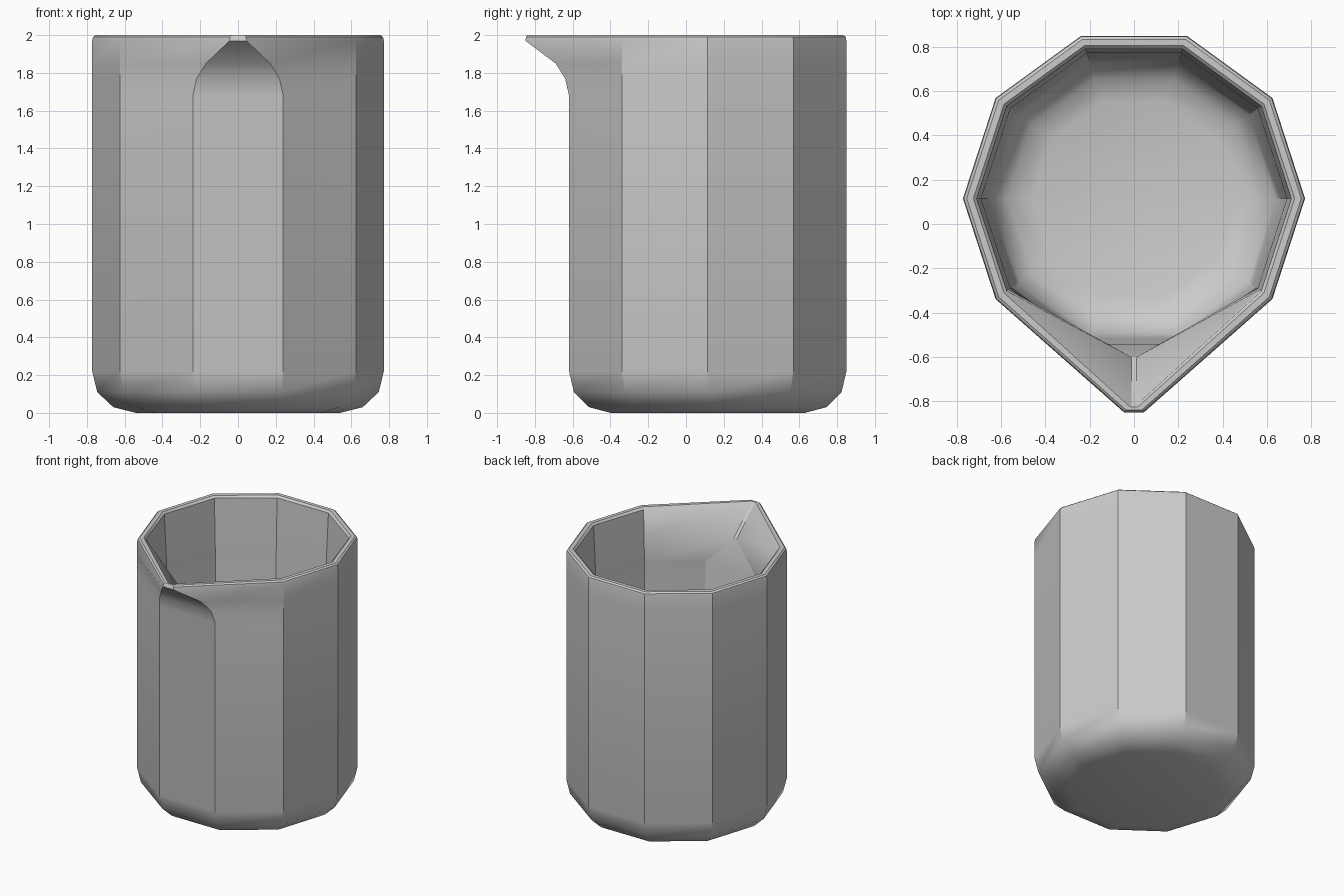
import bpy, bmesh, math

if "Cube" in bpy.data.objects:
    bpy.data.objects.remove(bpy.data.objects["Cube"])

SIDES = 10
CY = 0.115  # centre of the ten-sided body; the spout shifts the bounds forward

# Rings from underside centre, up the outside, over the rim and down the inside:
# (radius, z, optional (half width, y) of the two front corners that form the spout)
RINGS = [
    (0.54, 0.00, None), (0.66, 0.03, None), (0.745, 0.11, None), (0.772, 0.22, None),
    (0.772, 1.68, None),
    (0.772, 1.77, (0.22, -0.64)),
    (0.772, 1.85, (0.17, -0.69)),
    (0.772, 1.97, (0.045, -0.85)),
    (0.768, 1.99, (0.042, -0.847)),
    (0.755, 2.00, (0.035, -0.84)),
    (0.725, 2.00, (0.018, -0.825)),
    (0.710, 1.985, (0.012, -0.815)),
    (0.700, 1.80, (0.012, -0.60)),
    (0.690, 1.59, None),
    (0.662, 0.28, None), (0.640, 0.18, None), (0.57, 0.11, None), (0.46, 0.08, None),
]


def add_ring(bm, radius, z, front):
    ring = []
    for k in range(SIDES):
        a = math.tau * k / SIDES
        x, y = radius * math.cos(a), CY + radius * math.sin(a)
        if front and k in (7, 8):
            x, y = math.copysign(front[0], x), front[1]
        ring.append(bm.verts.new((x, y, z)))
    return ring


# Beaker body with spout
bm = bmesh.new()
rings = [add_ring(bm, *r) for r in RINGS]
for lo, hi in zip(rings, rings[1:]):
    for k in range(SIDES):
        n = (k + 1) % SIDES
        bm.faces.new((lo[k], lo[n], hi[n], hi[k]))
# Underside and inner floor
bm.faces.new(rings[0][::-1])
bm.faces.new(rings[-1])
bmesh.ops.recalc_face_normals(bm, faces=bm.faces)

mesh = bpy.data.meshes.new("beaker")
bm.to_mesh(mesh)
bm.free()
beaker = bpy.data.objects.new("beaker", mesh)
bpy.context.collection.objects.link(beaker)
bpy.context.view_layer.objects.active = beaker
beaker.select_set(True)
bpy.ops.object.shade_smooth_by_angle(angle=math.radians(33))
